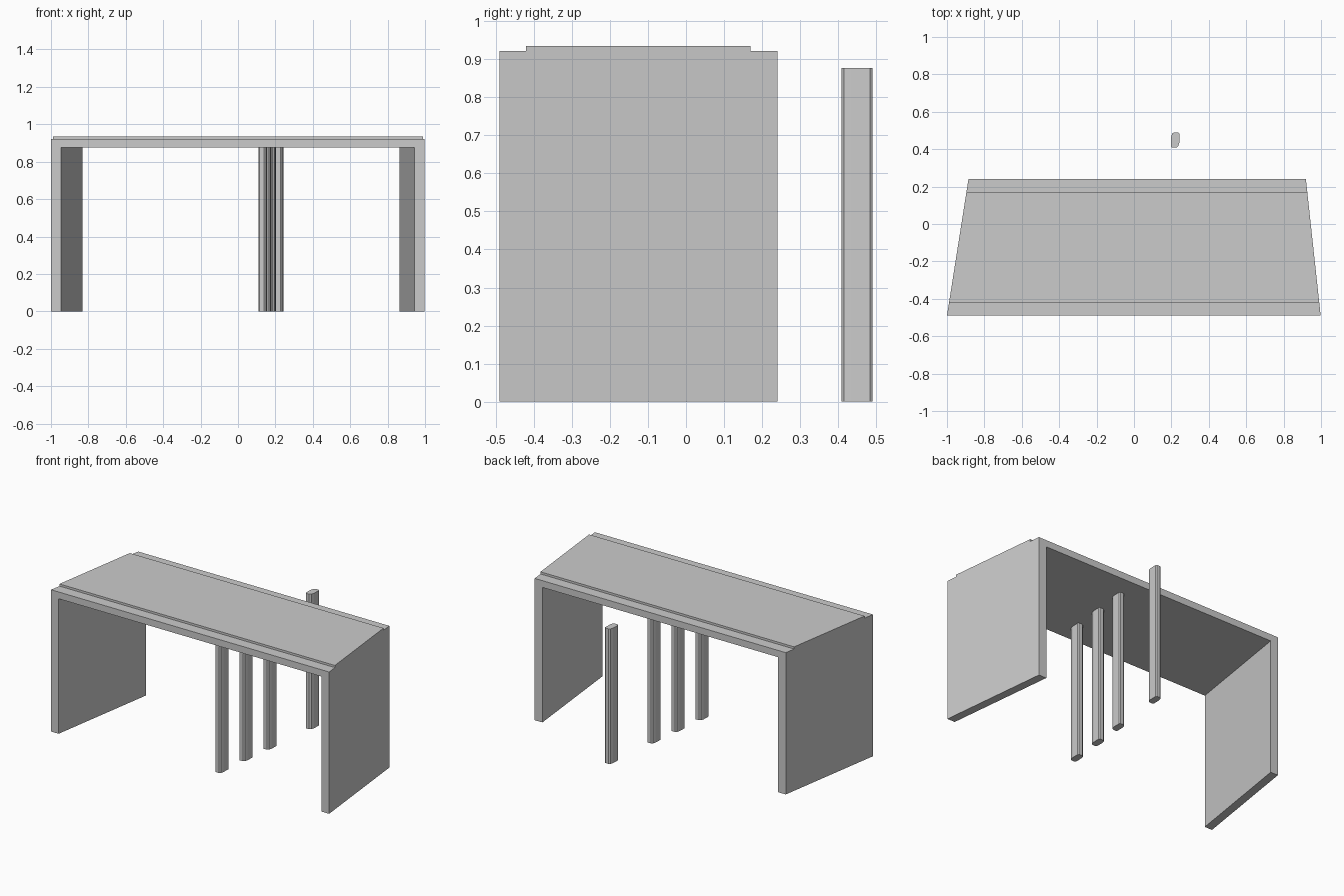
import bpy
import bmesh

if "Cube" in bpy.data.objects:
    bpy.data.objects.remove(bpy.data.objects["Cube"])

Y0, Y1 = -0.49, 0.24                 # front and back edges of the table
H_UNDER, H_TOP, H_RAISED = 0.877, 0.921, 0.935


def prism(name, outline, z0, z1):
    """Extrude a plan outline (counter-clockwise) from z0 to z1."""
    bm = bmesh.new()
    face = bm.faces.new([bm.verts.new((x, y, z0)) for x, y in outline])
    res = bmesh.ops.extrude_face_region(bm, geom=[face])
    top = [v for v in res["geom"] if isinstance(v, bmesh.types.BMVert)]
    bmesh.ops.translate(bm, verts=top, vec=(0, 0, z1 - z0))
    bmesh.ops.recalc_face_normals(bm, faces=bm.faces)
    mesh = bpy.data.meshes.new(name)
    bm.to_mesh(mesh)
    bm.free()
    obj = bpy.data.objects.new(name, mesh)
    bpy.context.collection.objects.link(obj)
    return obj


def edge_x(edge, y):
    """x position along a slanted table side at depth y."""
    return edge[0] + (edge[1] - edge[0]) * (y - Y0) / (Y1 - Y0)


def strip(name, left, right, y0, y1, z0, z1):
    """Trapezoid block between two slanted sides."""
    prism(name, [(edge_x(left, y0), y0), (edge_x(right, y0), y0),
                 (edge_x(right, y1), y1), (edge_x(left, y1), y1)], z0, z1)


# slanted sides as (x at front, x at back)
LEFT_OUT, LEFT_IN = (-1.0, -0.885), (-0.946, -0.831)
RIGHT_IN, RIGHT_OUT = (0.943, 0.864), (0.998, 0.919)

# side panels, table slab and raised top surface
strip("left_panel", LEFT_OUT, LEFT_IN, Y0, Y1, 0, H_TOP)
strip("right_panel", RIGHT_IN, RIGHT_OUT, Y0, Y1, 0, H_TOP)
strip("table_slab", LEFT_IN, RIGHT_IN, Y0, Y1, H_UNDER, H_TOP)
strip("raised_top", LEFT_OUT, RIGHT_OUT, -0.42, 0.17, H_TOP, H_RAISED)

# posts with a faceted, slightly skewed oval section
half = [(-0.023, -0.034), (-0.017, -0.041), (0.006, -0.041),
        (0.016, -0.034), (0.022, -0.015)]
section = half + [(-x, -y) for x, y in half]
posts = [(0.133, -0.355), (0.155, -0.14), (0.179, 0.072), (0.22, 0.449)]
for i, (px, py) in enumerate(posts):
    prism(f"post_{i + 1}", [(px + x, py + y) for x, y in section], 0, H_UNDER)
